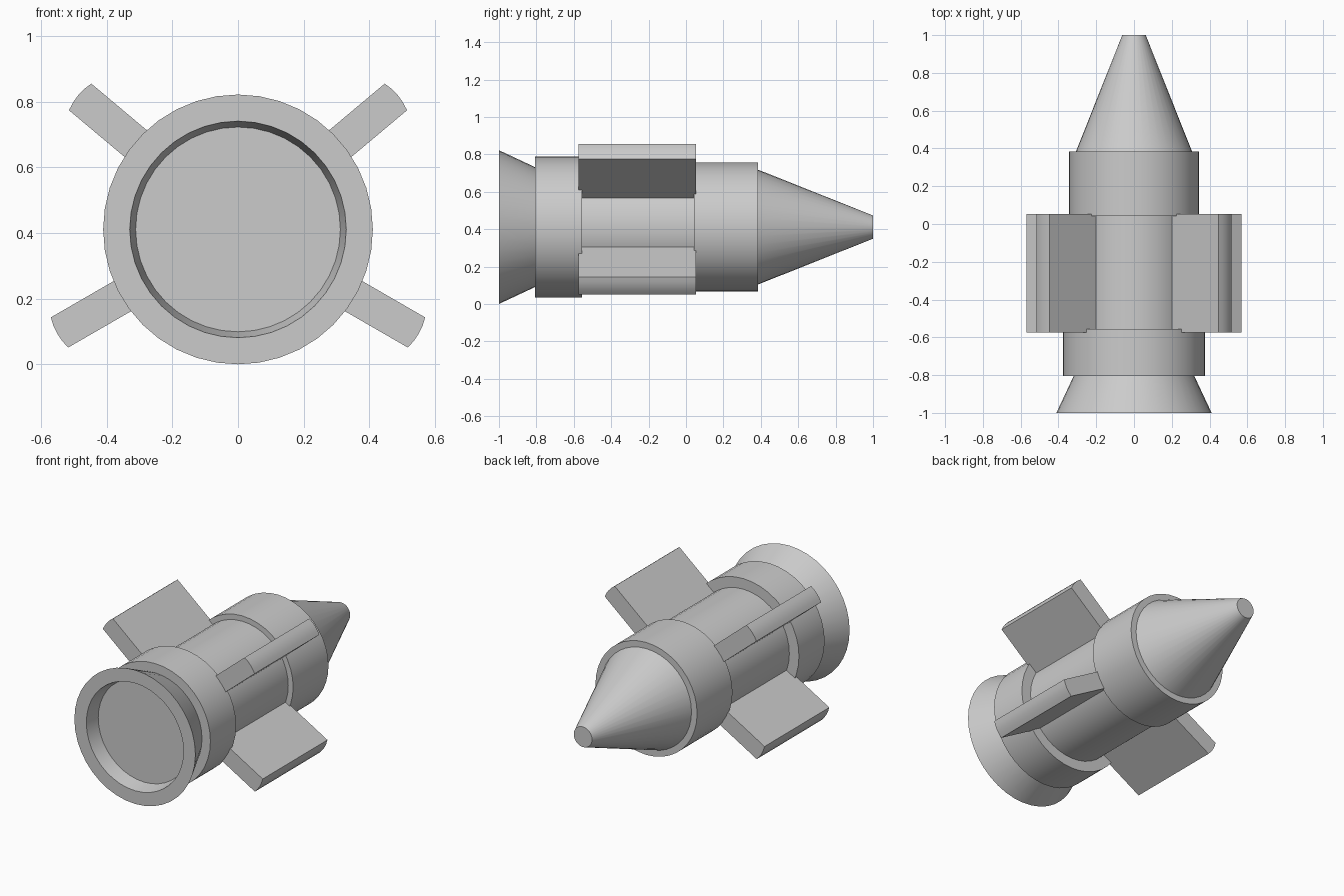
import bpy, bmesh
from math import sin, cos, pi, radians

if "Cube" in bpy.data.objects:
    bpy.data.objects.remove(bpy.data.objects["Cube"])

CZ = 0.411      # height of the long axis
SIDES = 40


def finish(name, bm):
    bmesh.ops.recalc_face_normals(bm, faces=bm.faces)
    mesh = bpy.data.meshes.new(name)
    bm.to_mesh(mesh)
    bm.free()
    ob = bpy.data.objects.new(name, mesh)
    bpy.context.collection.objects.link(ob)
    bpy.ops.object.select_all(action='DESELECT')
    ob.select_set(True)
    bpy.context.view_layer.objects.active = ob
    bpy.ops.object.shade_smooth_by_angle(angle=radians(30))
    return ob


def lathe(name, profile):
    """Revolve (y, radius) points around the long axis and cap both ends."""
    bm = bmesh.new()
    rings = [[bm.verts.new((r * sin(2 * pi * i / SIDES), y, CZ + r * cos(2 * pi * i / SIDES)))
              for i in range(SIDES)] for y, r in profile]
    for a, b in zip(rings, rings[1:]):
        for i in range(SIDES):
            j = (i + 1) % SIDES
            bm.faces.new((a[i], a[j], b[j], b[i]))
    bm.faces.new(rings[0])
    bm.faces.new(rings[-1])
    return finish(name, bm)


def fin(name, angle):
    """Thick plate radiating from the body, with a slightly rounded outer end."""
    outline = [(0.28, -0.053), (0.628, -0.053), (0.634, -0.027), (0.636, 0),
               (0.634, 0.027), (0.628, 0.053), (0.28, 0.053)]
    ca, sa = cos(radians(angle)), sin(radians(angle))
    bm = bmesh.new()
    face = bm.faces.new([bm.verts.new((u * ca - v * sa, -0.575, CZ + u * sa + v * ca))
                         for u, v in outline])
    ext = bmesh.ops.extrude_face_region(bm, geom=[face], use_keep_orig=True)
    moved = [g for g in ext['geom'] if isinstance(g, bmesh.types.BMVert)]
    bmesh.ops.translate(bm, verts=moved, vec=(0, 0.628, 0))
    return finish(name, bm)


# Flared nozzle with a shallow recess in its mouth
lathe("nozzle", [(-0.91, 0.312), (-1.0, 0.33), (-1.0, 0.411), (-0.806, 0.32)])

# Rear collar, slim middle body, front collar
lathe("rear_collar", [(-0.806, 0.377), (-0.557, 0.377)])
lathe("middle_body", [(-0.557, 0.312), (0.042, 0.312)])
lathe("front_collar", [(0.042, 0.345), (0.385, 0.345)])

# Blunt nose cone
lathe("nose_cone", [(0.385, 0.307), (1.0, 0.062)])

# Four fins: steeper pair on top, shallower pair below
for label, angle in (("upper", 40), ("lower", -30)):
    fin(label + "_right_fin", angle)
    fin(label + "_left_fin", 180 - angle)
